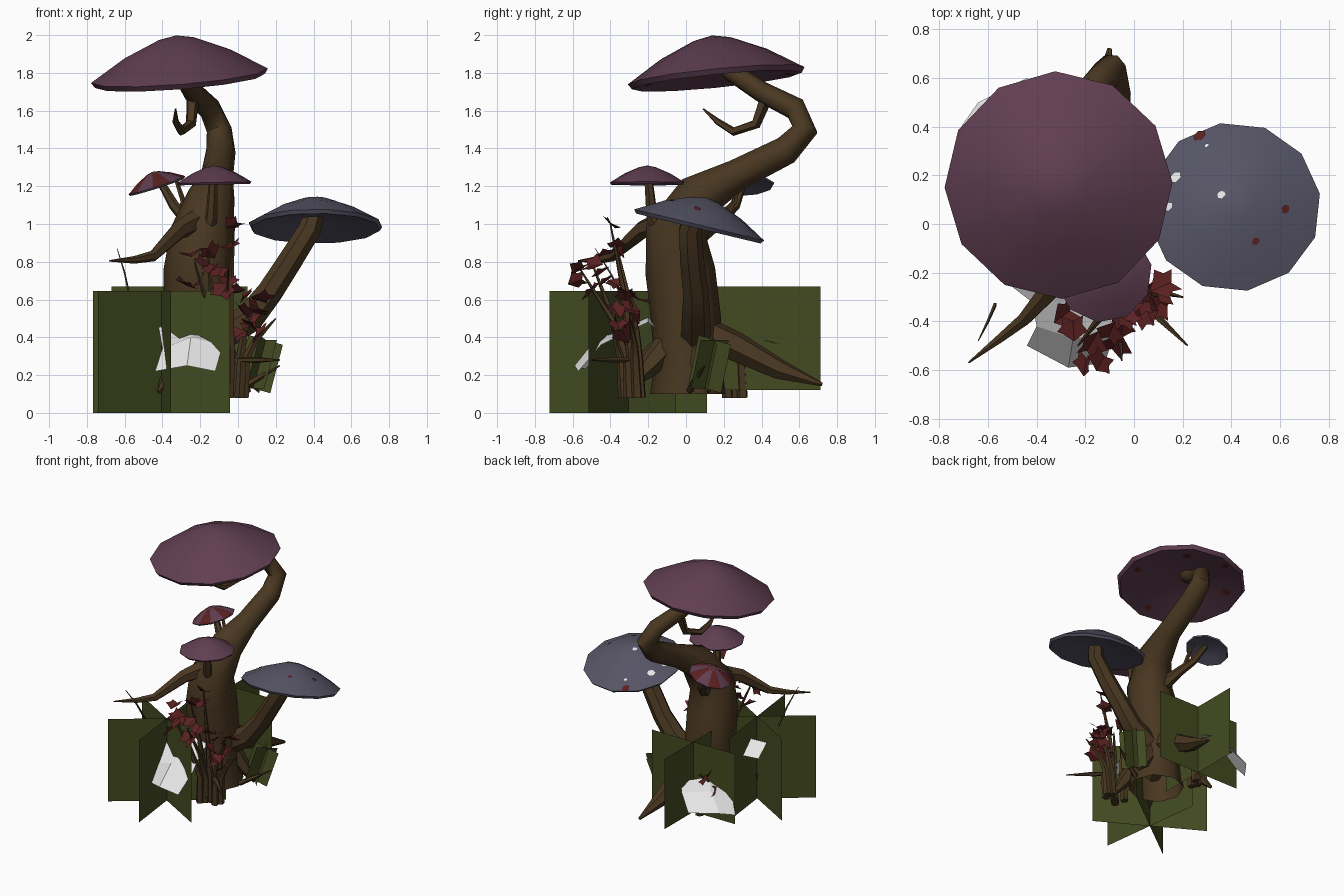
import bpy, bmesh, math, random
from mathutils import Vector, Matrix
from mathutils.bvhtree import BVHTree

if "Cube" in bpy.data.objects:
    bpy.data.objects.remove(bpy.data.objects["Cube"])
random.seed(4)

def mat(name, c):
    m = bpy.data.materials.new(name)
    m.diffuse_color = (*c, 1)
    m.use_nodes = True
    m.node_tree.nodes["Principled BSDF"].inputs["Base Color"].default_value = m.diffuse_color
    return m

PURPLE = mat("purple cap", (.118, .049, .083))
BLUE = mat("blue cap", (.094, .090, .132))
BARK = mat("bark", (.066, .038, .015))
GREEN = mat("green foliage", (.056, .071, .015))
RED = mat("red leaf", (.105, .015, .015))
PALE = mat("pale leaf", (.80, .80, .80))

def finish(name, bm, material, solid=True):
    if solid:
        bmesh.ops.recalc_face_normals(bm, faces=bm.faces[:])
    me = bpy.data.meshes.new(name)
    bm.to_mesh(me)
    bm.free()
    me.materials.append(material)
    if solid:  # rounded parts are smooth with crisp rims
        me.polygons.foreach_set("use_smooth", [True] * len(me.polygons))
        me.set_sharp_from_angle(angle=math.radians(50))
    ob = bpy.data.objects.new(name, me)
    bpy.context.collection.objects.link(ob)
    return ob

def tube(name, pts, sides=6, material=BARK, closed=True):
    """Tapered tube through points (x, y, z, radius)."""
    bm = bmesh.new()
    P = [Vector(p[:3]) for p in pts]
    rings, last, u = [], None, None
    for i, p in enumerate(P):
        t = (P[min(i + 1, len(P) - 1)] - P[max(i - 1, 0)]).normalized()
        if u is None:
            u = t.orthogonal().normalized()
        else:
            u = last.rotation_difference(t) @ u
            u = (u - t * u.dot(t)).normalized()
        last, v = t, t.cross(u)
        rings.append([bm.verts.new(p + pts[i][3] * (u * math.cos(a) + v * math.sin(a)))
                      for a in (2 * math.pi * k / sides for k in range(sides))])
    for a, b in zip(rings, rings[1:]):
        for k in range(sides):
            j = (k + 1) % sides
            bm.faces.new((a[k], a[j], b[j], b[k]))
    if closed:
        bm.faces.new(rings[0])
    bm.faces.new(rings[-1])
    return finish(name, bm, material)

def cap(name, c, r, h, slope, material, sides=12, phase=.3):
    """Mushroom cap: dome, thin rim and hollow underside, tilted by slope."""
    bm = bmesh.new()
    n = Vector((-slope[0], -slope[1], 1)).normalized()
    M = Matrix.Translation(c) @ Vector((0, 0, 1)).rotation_difference(n).to_matrix().to_4x4()
    rings = []
    for f, z in ((.22, .9), (.6, .54), (1, 0), (.96, -.13), (.5, .08)):
        rings.append([bm.verts.new(M @ Vector((r * f * math.cos(a), r * f * math.sin(a), h * z)))
                      for a in (2 * math.pi * (k + phase) / sides for k in range(sides))])
    top = bm.verts.new(M @ Vector((0, 0, h)))
    low = bm.verts.new(M @ Vector((0, 0, h * .25)))
    for k in range(sides):
        j = (k + 1) % sides
        bm.faces.new((top, rings[0][k], rings[0][j]))
        bm.faces.new((low, rings[-1][j], rings[-1][k]))
        for a, b in zip(rings, rings[1:]):
            bm.faces.new((a[k], b[k], b[j], a[j]))
    return finish(name, bm, material)

def spots(name, ob, places, material, up=1):
    """Thin patches laid on the top (up=1) or underside (up=-1) of a cap."""
    tree = BVHTree.FromPolygons([v.co for v in ob.data.vertices],
                                [p.vertices[:] for p in ob.data.polygons])
    bm = bmesh.new()
    for x, y, r in places:
        hit, n, _, _ = tree.ray_cast(Vector((x, y, 3 if up > 0 else 1.3)), Vector((0, 0, -up)))
        if hit is None:
            continue
        u = n.orthogonal().normalized()
        v = n.cross(u)
        bm.faces.new([bm.verts.new(hit + n * .005 + r * (u * math.cos(a) + v * .8 * math.sin(a)))
                      for a in (math.tau * k / 6 for k in range(6))])
    return finish(name, bm, material, False)

def cards(name, c, r, h, angles, tilt=(0, 0)):
    """Upright foliage cards crossing at one axis; c is the bottom centre."""
    bm = bmesh.new()
    R = Matrix.Rotation(tilt[0], 3, 'X') @ Matrix.Rotation(tilt[1], 3, 'Y')
    for d in angles:
        a = math.radians(d)
        v = Vector((r * math.cos(a), r * math.sin(a), 0))
        up = Vector((0, 0, h))
        bm.faces.new([bm.verts.new(Vector(c) + R @ q) for q in (-v, v, v + up, up - v)])
    return finish(name, bm, GREEN, False)

def strip(bm, rows):
    """Sheet through rows of points."""
    vs = [[bm.verts.new(p) for p in row] for row in rows]
    for a, b in zip(vs, vs[1:]):
        for k in range(len(a) - 1):
            bm.faces.new((a[k], a[k + 1], b[k + 1], b[k]))

# Trunk and mushroom stems
tube("trunk", [(-.20, .01, .10, .20), (-.20, .01, .25, .18), (-.21, .0, .50, .185),
               (-.21, -.03, .75, .185), (-.19, -.05, .96, .165), (-.14, .07, 1.15, .125),
               (-.11, .27, 1.26, .085), (-.09, .53, 1.39, .078), (-.10, .63, 1.50, .07),
               (-.15, .58, 1.61, .062), (-.24, .40, 1.70, .055), (-.31, .22, 1.82, .05)], 8, closed=False)
tube("blue_cap_stem", [(-.14, .05, .38, .085), (.06, .05, .50, .08), (.17, .05, .64, .07),
                       (.28, .03, .81, .066), (.38, .02, .97, .062), (.41, .06, 1.08, .055)], 7)
tube("small_cap_stem", [(-.17, -.12, .92, .045), (-.14, -.18, 1.04, .032), (-.13, -.20, 1.25, .022)])
tube("rear_cap_stem", [(-.22, .08, .95, .05), (-.27, .18, 1.02, .035), (-.34, .26, 1.10, .028),
                       (-.42, .31, 1.24, .02)])
tube("rear_cap_twig", [(-.30, .20, 1.04, .02), (-.29, .26, 1.12, .015), (-.33, .28, 1.24, .01)], 5)

# Mushroom caps
big = cap("large_purple_cap", (-.31, .16, 1.785), .47, .215, (.08, .10), PURPLE, phase=.05)
blue = cap("blue_cap", (.41, .07, .995), .358, .15, (0, -.24), BLUE)
cap("small_purple_cap", (-.125, -.205, 1.22), .2, .09, (.02, 0), PURPLE, 10)
rear = cap("rear_cap", (-.43, .31, 1.205), .16, .075, (.32, .05), RED, 10)
rear.data.materials.append(PURPLE)
rear.data.materials.append(BLUE)
for p in rear.data.polygons:  # blotchy top, blue underside
    p.material_index = 2 if p.normal.z < 0 else (p.index // 2) % 2
spots("blue_cap_spots", blue, [(.17, .19, .03), (.36, .12, .02), (.30, .32, .012), (.145, .07, .02)], PALE)
spots("blue_cap_red_spots", blue, [(.62, .06, .022), (.5, -.07, .018), (.27, .36, .03)], RED)
spots("large_cap_under_spots", big, [(-.62, .30, .04), (-.40, .55, .035), (-.12, .45, .035),
                                     (.05, .10, .035), (-.30, -.2, .03)], RED, -1)

# Branches
tube("left_branch", [(-.20, -.08, 1.02, .07), (-.31, -.23, .97, .05), (-.45, -.39, .83, .03),
                     (-.55, -.47, .81, .02), (-.68, -.57, .805, .004)])
tube("upper_twig", [(-.24, .42, 1.66, .035), (-.25, .37, 1.53, .028), (-.30, .25, 1.49, .024),
                    (-.33, .17, 1.54, .018), (-.33, .09, 1.61, .004)], 5)
tube("side_sprout", [(-.57, -.33, .60, .008), (-.60, -.4, .74, .006), (-.64, -.48, .87, .002)], 4)

# Roots spreading around the trunk
for i, (x, y, z) in enumerate([(-.10, .72, .15), (-.52, .25, .12), (-.42, -.38, .11),
                               (-.05, -.32, .12), (.06, .12, .11)]):
    bx, by = -.20, .02
    tube(f"root_{i}", [(bx, by, .44, .11), (bx + .35 * (x - bx), by + .35 * (y - by), .35, .08),
                       (bx + .68 * (x - bx), by + .68 * (y - by), .23, .055), (x, y, z, .01)])

# Green foliage cards
cards("front_foliage", (-.405, -.305, 0), .42, .645, (37, 97, 150))
cards("rear_foliage", (-.31, .352, .12), .36, .55, (0, 90))
cards("side_foliage", (.08, .10, .13), .095, .27, (10, 70, 130), (-.2, .25))

# Pale arching leaves: rows run from the outer edge inward
bm = bmesh.new()
strip(bm, [[(-.44, -.50, .22), (-.27, -.59, .25), (-.12, -.57, .22)],
           [(-.40, -.42, .34), (-.25, -.47, .40), (-.08, -.45, .36)],
           [(-.42, -.32, .45), (-.25, -.32, .43), (-.12, -.29, .44)],
           [(-.55, -.22, .51), (-.30, -.20, .51), (-.12, -.20, .48)],
           [(-.56, -.10, .43), (-.32, -.08, .42), (-.14, -.07, .38)]])
strip(bm, [[(-.71, .40, .22), (-.64, .50, .25), (-.44, .60, .24)],
           [(-.62, .32, .34), (-.52, .43, .37), (-.34, .54, .35)],
           [(-.50, .24, .38), (-.42, .32, .41), (-.26, .44, .38)]])
finish("pale_leaves", bm, PALE, False)

# Red-leaved plants: thin stems rising from the base
for i, (x, y, z, bx, by) in enumerate([(-.02, -.40, 1.0, -.05, -.28), (-.23, -.50, .80, -.10, -.33),
                                       (.10, -.30, .62, .00, -.24), (-.05, -.56, .76, -.07, -.30),
                                       (.22, -.50, .28, .01, -.30), (.20, -.30, .50, .03, -.26),
                                       (-.16, -.36, .86, -.12, -.25), (-.46, .38, .42, -.38, .26),
                                       (-.36, .42, .36, -.33, .30), (-.42, .30, .40, -.36, .22)]):
    tube(f"plant_stem_{i}", [(bx, by, .08, .03), (bx + .01, by - .01, .28, .026),
                             (bx + .35 * (x - bx), by + .35 * (y - by), .28 + .45 * (z - .28), .017),
                             (x, y, z, .004)], 5)
tube("low_twig", [(.0, .02, .12, .02), (.1, .05, .18, .016), (.22, .10, .25, .004)], 5)

# Red leaves: folded jagged blades
bm = bmesh.new()
places = [(.05, -.32, .62), (.10, -.30, .55), (.05, -.36, .47), (.12, -.33, .42), (.00, -.30, .41),
          (.13, -.25, .60), (.02, -.38, .55), (-.05, -.42, .70), (-.10, -.45, .74), (-.18, -.50, .78),
          (-.25, -.42, .84), (-.02, -.40, 1.0), (-.04, -.38, .88), (-.20, -.57, .70), (-.13, -.56, .77),
          (-.28, -.37, .68), (-.15, -.36, .86), (-.02, -.33, .64), (.07, -.28, .48), (-.08, -.50, .64),
          (-.46, .40, .44), (-.50, .42, .34), (-.40, .36, .42)]
for p in places:
    R = (Matrix.Rotation(random.uniform(0, 6.28), 3, 'Z') @ Matrix.Rotation(random.uniform(-.9, .9), 3, 'X')
         @ Matrix.Rotation(random.uniform(-.9, .9), 3, 'Y'))
    s = random.uniform(.08, .105)
    half = [(0, -.25, 0), (.5, -.5, .12), (.45, -.1, .15), (.7, .2, .25), (.45, .35, .1), (0, .7, -.05)]
    for side in (1, -1):
        bm.faces.new([bm.verts.new(Vector(p) + R @ (Vector((side * x, y, z)) * s))
                      for x, y, z in half[::side]])
finish("red_leaves", bm, RED, False)
